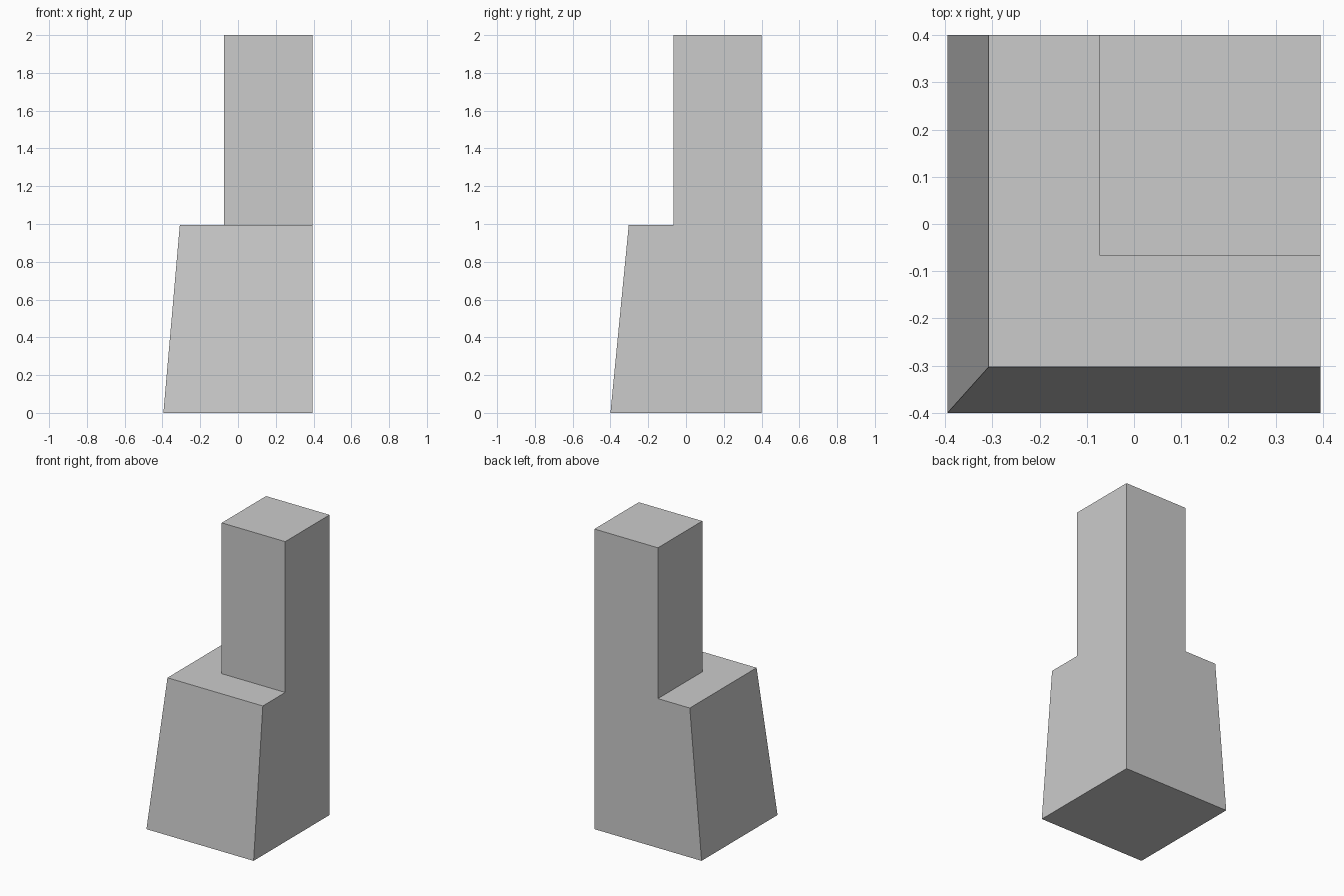
import bpy
import bmesh

if "Cube" in bpy.data.objects:
    bpy.data.objects.remove(bpy.data.objects["Cube"])

RIGHT, BACK = 0.395, 0.40   # the two flush vertical sides

bm = bmesh.new()


def ring(left, front, z):
    """Corners in order: front left, front right, back right, back left."""
    return [bm.verts.new(p) for p in ((left, front, z), (RIGHT, front, z),
                                      (RIGHT, BACK, z), (left, BACK, z))]


# Levels: ground, shoulder of the tapered base, foot and top of the tower
ground = ring(-0.395, -0.40, 0.0)
shoulder = ring(-0.308, -0.303, 0.995)
foot = ring(-0.073, -0.067, 0.995)
top = ring(-0.073, -0.067, 2.0)
bm.verts.remove(shoulder[2])   # flush corner runs straight up
bm.verts.remove(foot[2])

# Bottom and top caps
bm.faces.new(ground[::-1])
bm.faces.new(top)

# Front and left sides of the base and the tower
for low, high in ((ground, shoulder), (foot, top)):
    bm.faces.new((low[0], low[1], high[1], high[0]))
    bm.faces.new((low[3], low[0], high[0], high[3]))

# L-shaped ledge, split along its corner
bm.faces.new((shoulder[0], shoulder[1], foot[1], foot[0], foot[3], shoulder[3]))

# Flush stepped sides: right and back
bm.faces.new((ground[1], ground[2], top[2], top[1], foot[1], shoulder[1]))
bm.faces.new((ground[2], ground[3], shoulder[3], foot[3], top[3], top[2]))

bmesh.ops.recalc_face_normals(bm, faces=bm.faces[:])
mesh = bpy.data.meshes.new("stepped_corner_pillar")
bm.to_mesh(mesh)
bm.free()
bpy.context.collection.objects.link(bpy.data.objects.new("stepped_corner_pillar", mesh))
